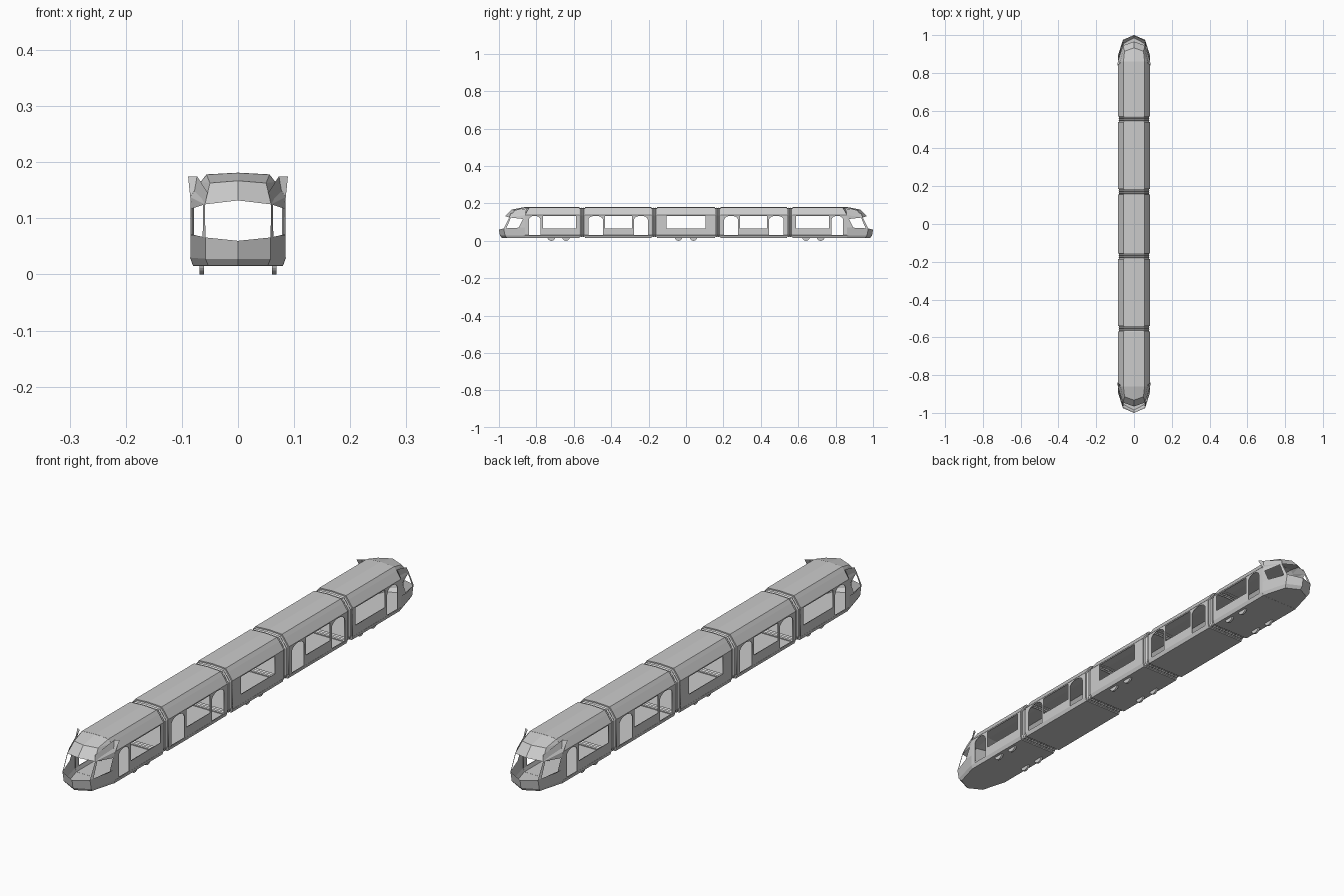
import bpy, bmesh, math
from mathutils import Matrix

if "Cube" in bpy.data.objects:
    bpy.data.objects.remove(bpy.data.objects["Cube"])

W = 0.085          # half width of the body
FLOOR = [(-.085, .03), (-.08, .016), (.08, .016), (.085, .03)]
ROOF = [(.085, .138), (.066, .165), (.056, .178), (0, .181),
        (-.056, .178), (-.066, .165), (-.085, .138)]


def add_mesh(name, verts, faces, thick=0, mirror=False):
    me = bpy.data.meshes.new(name)
    me.from_pydata(verts, [], faces)
    bm = bmesh.new()
    bm.from_mesh(me)
    if mirror:
        geo = bm.verts[:] + bm.edges[:] + bm.faces[:]
        dup = bmesh.ops.duplicate(bm, geom=geo)["geom"]
        bmesh.ops.scale(bm, vec=(-1, 1, 1),
                        verts=[g for g in dup if isinstance(g, bmesh.types.BMVert)])
        bmesh.ops.remove_doubles(bm, verts=bm.verts, dist=1e-5)
    bmesh.ops.recalc_face_normals(bm, faces=bm.faces)
    bm.to_mesh(me)
    bm.free()
    ob = bpy.data.objects.new(name, me)
    bpy.context.collection.objects.link(ob)
    if thick:
        mod = ob.modifiers.new("thickness", 'SOLIDIFY')
        mod.thickness = thick
        mod.offset = 0
    return ob


def loft(name, rings, closed=False, thick=0):
    n = len(rings[0])
    verts = [p for r in rings for p in r]
    faces = [(k * n + i, k * n + (i + 1) % n, (k + 1) * n + (i + 1) % n, (k + 1) * n + i)
             for k in range(len(rings) - 1) for i in range(n if closed else n - 1)]
    return add_mesh(name, verts, faces, thick)


def rect(y0, y1, z0, z1):
    return [(y0, z0), (y1, z0), (y1, z1), (y0, z1)]


def arch(y0, y1, z0=.032, zs=.112, z1=.134):
    c, r = (y0 + y1) / 2, (y1 - y0) / 2
    top = [(c + r * math.cos(a * math.pi / 10), zs + (z1 - zs) * math.sin(a * math.pi / 10))
           for a in range(11)]
    return [(y0, z0), (y1, z0)] + top


def side_wall(name, loops):
    # flat panel with openings, drawn in the y-z plane
    cu = bpy.data.curves.new(name, 'CURVE')
    cu.dimensions, cu.fill_mode, cu.extrude = '2D', 'BOTH', .0012
    for pts in loops:
        sp = cu.splines.new('POLY')
        sp.points.add(len(pts) - 1)
        for p, (u, v) in zip(sp.points, pts):
            p.co = (u, v, 0, 1)
        sp.use_cyclic_u = True
    tmp = bpy.data.objects.new(name + "_outline", cu)
    bpy.context.collection.objects.link(tmp)
    bpy.context.view_layer.update()
    me = bpy.data.meshes.new_from_object(
        tmp.evaluated_get(bpy.context.evaluated_depsgraph_get()))
    bpy.data.objects.remove(tmp)
    me.transform(Matrix(((0, 0, 1, 0), (1, 0, 0, 0), (0, 1, 0, 0), (0, 0, 0, 1))))
    for tag, x in (("left", -W), ("right", W)):
        ob = bpy.data.objects.new(f"{name}_{tag}", me)
        ob.location.x = x - math.copysign(.0012, x)
        bpy.context.collection.objects.link(ob)


def car(name, y0, y1, windows, doors):
    loft(name + "_roof", [[(x, y, z) for x, z in ROOF] for y in (y0, y1)], thick=.001)
    loft(name + "_floor", [[(x, y, z) for x, z in FLOOR] for y in (y0, y1)], thick=.001)
    side_wall(name + "_wall", [rect(y0, y1, .03, .138)]
              + [rect(a, b, .067, .134) for a, b in windows]
              + [arch(a, b) for a, b in doors])


# Passenger sections
flip = lambda spans: [(-b, -a) for a, b in spans]
end_win, end_door = [(-.765, -.588)], [(-.84, -.778)]
mid_win, mid_door = [(-.433, -.289)], [(-.522, -.444), (-.278, -.204)]
car("centre_car", -.155, .155, [(-.103, .103)], [])
car("front_middle_car", -.54, -.185, mid_win, mid_door)
car("rear_middle_car", .185, .54, flip(mid_win), flip(mid_door))
car("front_end_car", -.86, -.57, end_win, end_door)
car("rear_end_car", .57, .86, flip(end_win), flip(end_door))

# Bellows between sections
section = FLOOR + ROOF
scales = (1, .95, .92, .96, .92, .96, .92, .95, 1)
offsets = (-.015, -.015, -.01, -.005, 0, .005, .01, .015, .015)
for i, yc in enumerate((-.555, -.17, .17, .555)):
    loft(f"bellows_{i + 1}",
         [[(x * s, yc + o, .098 + (z - .098) * s) for x, z in section]
          for s, o in zip(scales, offsets)], closed=True)

# Driver cabs: half shape, mirrored across x, one at each end
P = {
    "f0": (0, -.86, .016), "a0": (.08, -.86, .016), "b0": (.053, -.957, .016), "c0": (0, -.985, .016),
    "a1": (.085, -.86, .03), "b1": (.058, -.967, .028), "c1": (0, -.995, .028),
    "a2": (.085, -.86, .072), "s2": (.084, -.895, .07), "b2": (.058, -.975, .066), "c2": (0, -1, .06),
    "a3": (.085, -.86, .118), "s3": (.083, -.872, .117), "b3": (.059, -.945, .125), "c3": (0, -.966, .132),
    "a4": (.085, -.86, .138), "r": (.066, -.86, .165), "t": (.056, -.86, .178), "c5": (0, -.86, .181),
    "b4": (.05, -.915, .163), "c4": (0, -.932, .167),
    "p2": (.063, -.961, .067), "p3": (.062, -.936, .124),
    "e1": (.089, -.84, .175), "e2": (.073, -.85, .175), "e3": (.054, -.938, .146),
}
BODY = ["f0 a0 b0 c0", "a0 a1 b1 b0", "b0 b1 c1 c0", "a1 a2 s2 p2 b2 b1", "b1 b2 c2 c1",
        "a2 a3 s3 s2", "b2 p2 p3 b3"]
VISOR = ["a3 s3 a4", "s3 p3 b3 a4", "a4 b3 r", "r b3 b4", "r b4 t", "b3 c3 c4 b4", "b4 c4 c5 t"]
EAR = ["s3 e1 e2", "s3 e2 e3", "s3 e3 b3"]
for end, sy in (("front", 1), ("rear", -1)):
    for part, faces in (("cab_body", BODY), ("cab_visor", VISOR), ("cab_side_fin", EAR)):
        keys = sorted({k for f in faces for k in f.split()})
        add_mesh(f"{end}_{part}", [(P[k][0], sy * P[k][1], P[k][2]) for k in keys],
                 [[keys.index(k) for k in f.split()] for f in faces], mirror=True)

# Wheels: only the lower rims show under the floor
for i, y in enumerate((-.72, -.642, -.04, .04, .642, .72)):
    for tag, x in (("left", -.065), ("right", .065)):
        arc = [(y + .021 * math.cos(a), .021 + .021 * math.sin(a))
               for a in [math.radians(190 + 16 * k) for k in range(11)]]
        n = len(arc)
        verts = [(x + d, u, v) for d in (-.004, .004) for u, v in arc]
        faces = [list(range(n)), list(range(n, 2 * n))]
        faces += [(k, (k + 1) % n, n + (k + 1) % n, n + k) for k in range(n)]
        add_mesh(f"wheel_{i + 1}_{tag}", verts, faces)
